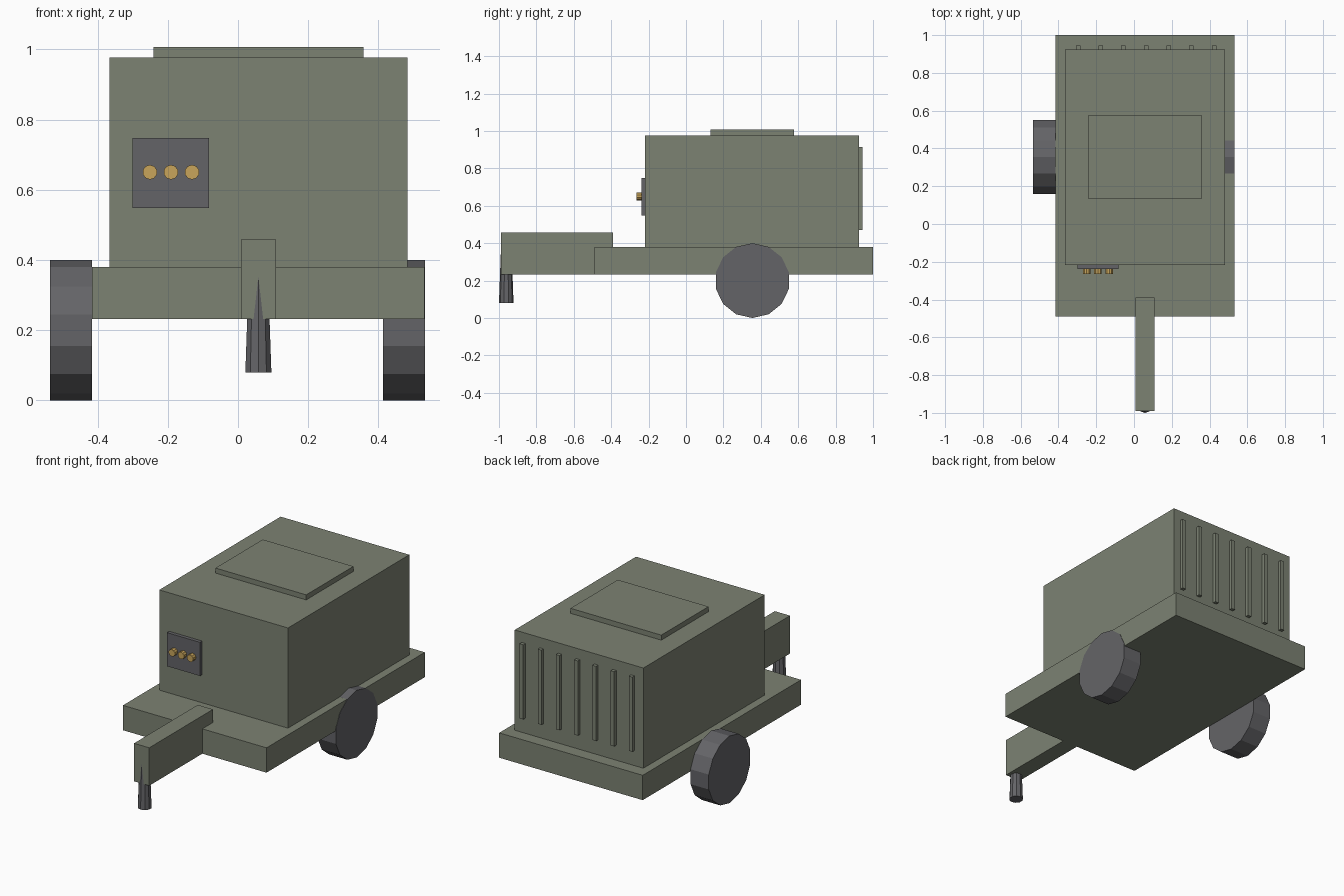
import bpy
import math
from mathutils import Matrix

default = bpy.data.objects.get("Cube")
if default:
    bpy.data.objects.remove(default, do_unlink=True)


def make_material(name, rgb):
    mat = bpy.data.materials.new(name)
    mat.use_nodes = True
    color = (*rgb, 1.0)
    mat.diffuse_color = color
    mat.node_tree.nodes["Principled BSDF"].inputs["Base Color"].default_value = color
    return mat


green = make_material("olive_paint", (0.202, 0.223, 0.171))
grey = make_material("dark_grey", (0.127, 0.127, 0.136))
brass = make_material("brass", (0.578, 0.376, 0.105))


def finish(name, mat):
    obj = bpy.context.object
    obj.name = name
    obj.data.materials.append(mat)
    return obj


def box(name, mat, x, y, z):
    """Box from (min, max) pairs on each axis."""
    bpy.ops.mesh.primitive_cube_add(size=1)
    obj = finish(name, mat)
    size = [b - a for a, b in (x, y, z)]
    mid = [(a + b) / 2 for a, b in (x, y, z)]
    obj.data.transform(Matrix.Diagonal((*size, 1)))
    obj.location = mid
    return obj


def cylinder(name, mat, sides, r_low, r_high, depth, location, axis="Z", spin=0.0):
    bpy.ops.mesh.primitive_cone_add(vertices=sides, radius1=r_low, radius2=r_high,
                                    depth=depth, location=location)
    obj = finish(name, mat)
    turn = Matrix.Rotation(spin, 4, "Z")
    if axis != "Z":
        turn = Matrix.Rotation(math.pi / 2, 4, "Y" if axis == "X" else "X") @ turn
    obj.data.transform(turn)
    return obj


MID = 0.058  # centreline of the body

# Chassis, housing and roof hatch
box("chassis", green, (MID - 0.473, MID + 0.473), (-0.49, 1.0), (0.232, 0.38))
box("housing", green, (MID - 0.424, MID + 0.424), (-0.218, 0.924), (0.38, 0.977))
box("roof_hatch", green, (MID - 0.299, MID + 0.299), (0.132, 0.577), (0.977, 1.007))

# Tow bar with its tapered support leg
box("tow_bar", green, (MID - 0.05, MID + 0.05), (-0.99, -0.39), (0.232, 0.458))
cylinder("support_leg", grey, 10, 0.039, 0.028, 0.30, (MID, -0.961, 0.23))

# Wheels, with a corner at the top
for side, x in (("left", 0.473), ("right", -0.475)):
    cylinder(side + "_wheel", grey, 14, 0.2, 0.2, 0.12, (x, 0.355, 0.2),
             axis="X", spin=math.pi / 2)

# Control panel with a row of round sockets
box("control_panel", grey, (-0.3, -0.083), (-0.239, -0.216), (0.548, 0.748))
for i in range(3):
    cylinder(f"socket_{i + 1}", brass, 10, 0.021, 0.021, 0.027,
             (-0.251 + 0.06 * i, -0.2515, 0.65), axis="Y")

# Vent slats on the back
for i in range(7):
    x = MID + 0.006 + 0.12 * (i - 3)
    box(f"vent_slat_{i + 1}", green, (x - 0.012, x + 0.012), (0.922, 0.944), (0.47, 0.915))
